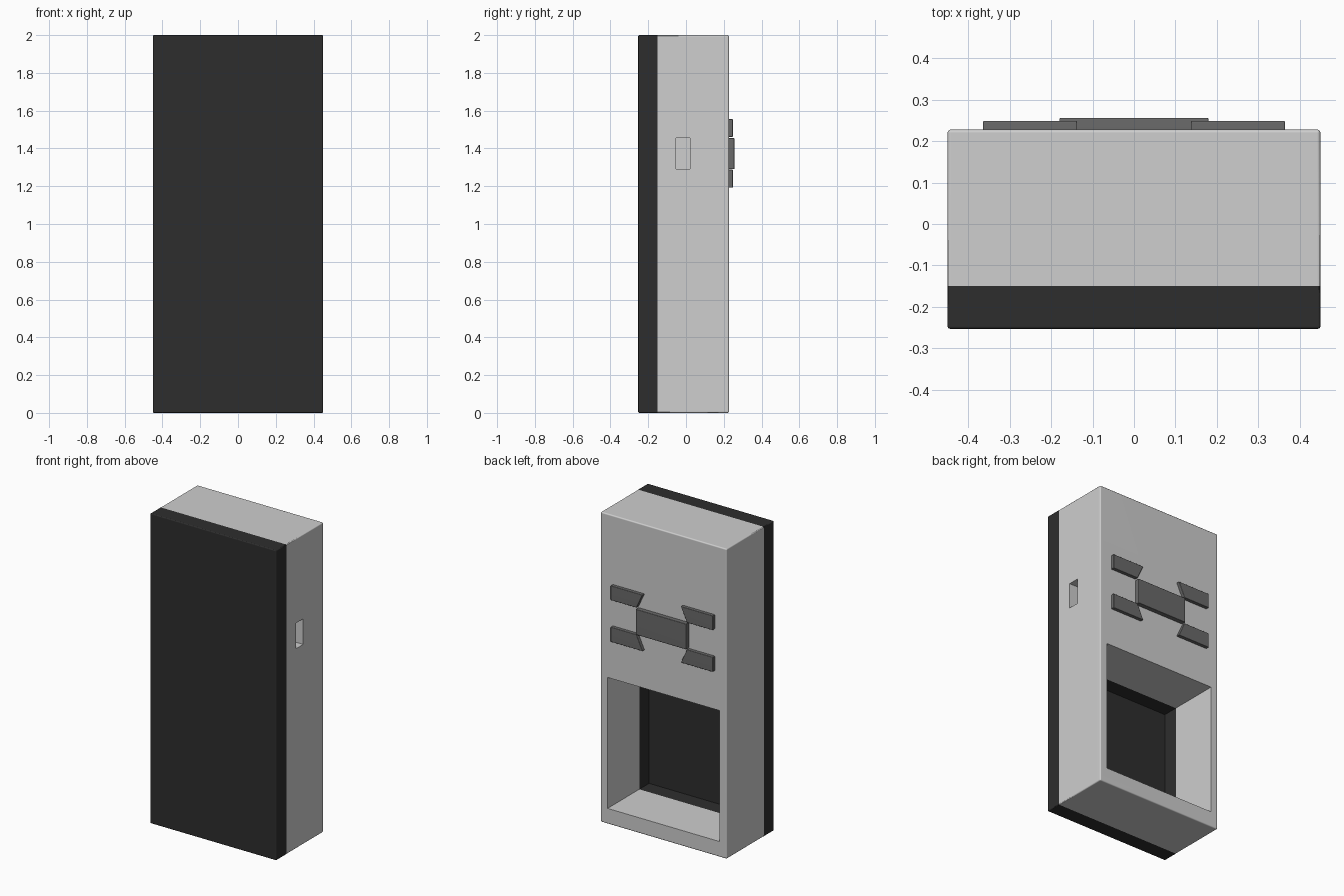
import bpy, bmesh

if "Cube" in bpy.data.objects:
    bpy.data.objects.remove(bpy.data.objects["Cube"], do_unlink=True)


def material(name, value):
    mat = bpy.data.materials.new(name)
    mat.use_nodes = True
    color = (value, value, value, 1)
    mat.diffuse_color = color
    mat.node_tree.nodes["Principled BSDF"].inputs["Base Color"].default_value = color
    return mat


LIGHT = material("light grey plastic", 0.62)
DARK = material("black plastic", 0.027)
MID = material("dark grey button", 0.145)

BACK, JOINT, FRONT = 0.228, -0.15, -0.253


def prism(name, outline, y0, y1, mat, bevel=0, flat_y=None):
    """Extrude an x-z outline from y0 to y1, keeping edges on flat_y sharp."""
    bm = bmesh.new()
    near = [bm.verts.new((x, y0, z)) for x, z in outline]
    far = [bm.verts.new((x, y1, z)) for x, z in outline]
    bm.faces.new(near)
    bm.faces.new(far)
    for i in range(len(outline)):
        j = (i + 1) % len(outline)
        bm.faces.new((near[i], near[j], far[j], far[i]))
    bmesh.ops.recalc_face_normals(bm, faces=bm.faces)
    if bevel:
        edges = [e for e in bm.edges if flat_y is None
                 or any(abs(v.co.y - flat_y) > 1e-4 for v in e.verts)]
        bmesh.ops.bevel(bm, geom=edges, offset=bevel, segments=3,
                        profile=0.5, affect='EDGES')
    mesh = bpy.data.meshes.new(name)
    bm.to_mesh(mesh)
    bm.free()
    mesh.materials.append(mat)
    obj = bpy.data.objects.new(name, mesh)
    bpy.context.collection.objects.link(obj)
    return obj


def box(name, x0, x1, y0, y1, z0, z1, mat, **kw):
    return prism(name, [(x0, z0), (x1, z0), (x1, z1), (x0, z1)], y0, y1, mat, **kw)


def combine(obj, tool, operation):
    """Apply a boolean and remove the helper."""
    tool.hide_render = True
    mod = obj.modifiers.new("cut", 'BOOLEAN')
    mod.object, mod.operation, mod.solver = tool, operation, 'EXACT'
    bpy.context.view_layer.objects.active = obj
    bpy.ops.object.modifier_apply(modifier=mod.name)
    bpy.data.objects.remove(tool, do_unlink=True)


def smooth(obj):
    bpy.ops.object.select_all(action='DESELECT')
    obj.select_set(True)
    bpy.context.view_layer.objects.active = obj
    bpy.ops.object.shade_smooth_by_angle()
    obj.modifiers.new("even shading", 'WEIGHTED_NORMAL').keep_sharp = True


def opening(y0):
    return box("opening_cutter", -0.4, 0.4, y0, 0.4, 0.1, 0.945, LIGHT)


def lip(mat):
    return box("lip", -0.42, 0.42, -0.21, -0.095, 0.08, 0.965, mat)


# Light housing with a large open compartment and a side slot
housing = box("housing", -0.45, 0.45, JOINT, BACK, 0, 2, LIGHT,
              bevel=0.008, flat_y=JOINT)
combine(housing, opening(-0.3), 'DIFFERENCE')
combine(housing, lip(LIGHT), 'DIFFERENCE')
combine(housing, box("slot_cutter", 0.39, 0.5, -0.052, 0.022, 1.29, 1.455, LIGHT),
        'DIFFERENCE')
smooth(housing)

# Black cover whose raised lip lines the bottom of the compartment
cover = box("front_cover", -0.45, 0.45, FRONT, JOINT, 0, 2, DARK,
            bevel=0.006, flat_y=JOINT)
combine(cover, lip(DARK), 'UNION')
combine(cover, opening(-0.195), 'DIFFERENCE')
smooth(cover)

# Wide middle button
smooth(box("center_button", -0.18, 0.18, 0.215, 0.256, 1.29, 1.455, MID, bevel=0.004))

# Four corner buttons with slanted inner ends
for side, x_sign in (("left", 1), ("right", -1)):
    for level, outer_z, inner_z in (("upper", 1.555, 1.461), ("lower", 1.192, 1.288)):
        outline = [(x_sign * 0.365, outer_z), (x_sign * 0.136, outer_z),
                   (x_sign * 0.18, inner_z), (x_sign * 0.365, inner_z)]
        smooth(prism(f"{level}_{side}_button", outline, 0.215, 0.249, MID, bevel=0.004))
